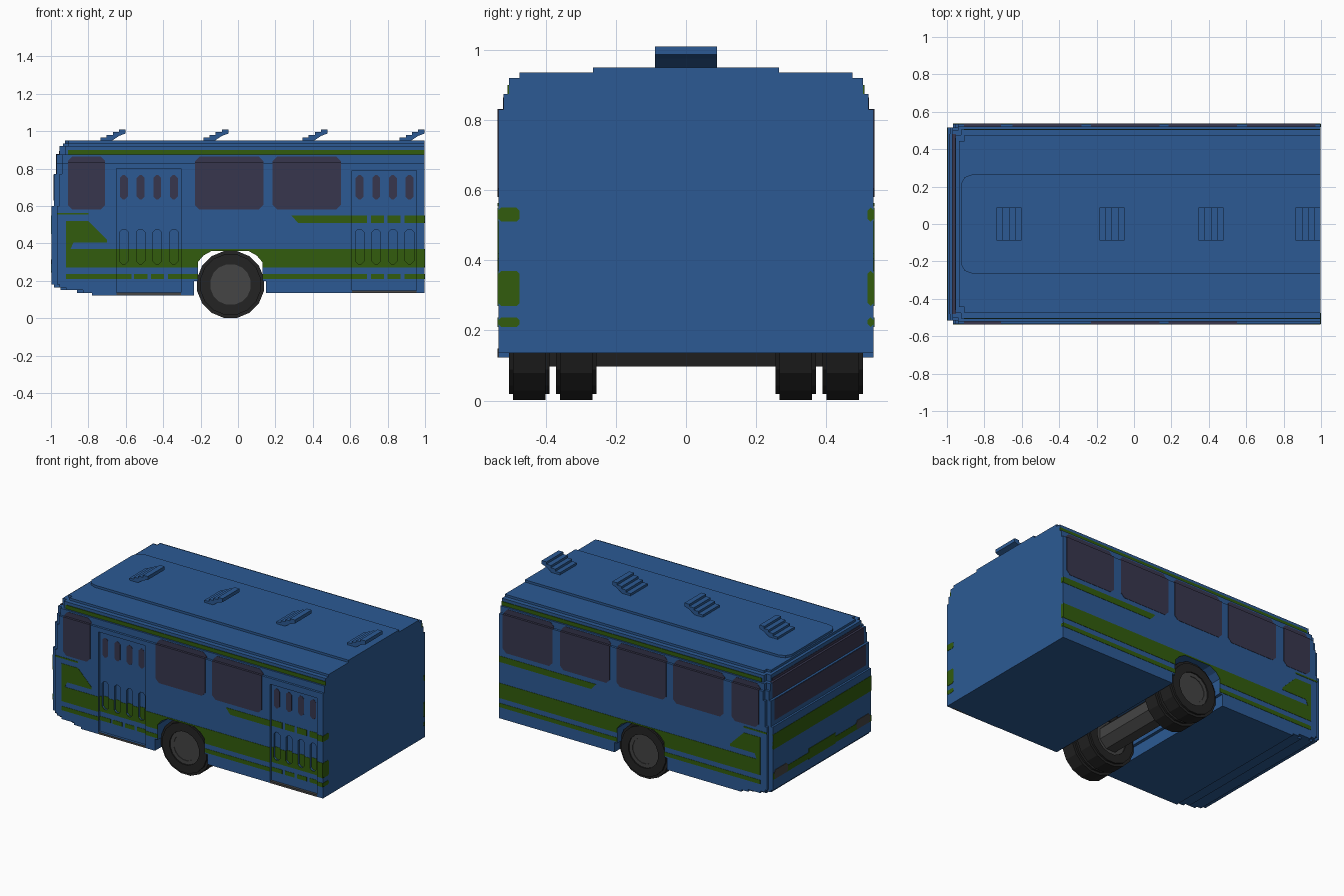
import bpy, bmesh, math
from mathutils import Vector

if "Cube" in bpy.data.objects:
    bpy.data.objects.remove(bpy.data.objects["Cube"])


def material(name, rgb):
    m = bpy.data.materials.new(name)
    m.use_nodes = True
    m.diffuse_color = (*rgb, 1)
    bsdf = m.node_tree.nodes["Principled BSDF"]
    bsdf.inputs["Base Color"].default_value = (*rgb, 1)
    bsdf.inputs["Roughness"].default_value = 0.8
    return m


BLUE = material("body blue", (0.025, 0.102, 0.296))
GREEN = material("stripe green", (0.032, 0.107, 0.004))
GLASS = material("tinted glass", (0.039, 0.037, 0.076))
RUBBER = material("tyre black", (0.017, 0.017, 0.017))
METAL = material("hub grey", (0.058, 0.058, 0.058))


def finish(name, bm, *mats):
    bmesh.ops.recalc_face_normals(bm, faces=bm.faces)
    me = bpy.data.meshes.new(name)
    bm.to_mesh(me)
    bm.free()
    for m in mats:
        me.materials.append(m)
    ob = bpy.data.objects.new(name, me)
    bpy.context.collection.objects.link(ob)
    return ob


def prism(name, pts, lo, hi, axis, mat):
    """Extrude a 2D outline from lo to hi along the given axis."""
    place = {"x": lambda a, b, t: (t, a, b),
             "y": lambda a, b, t: (a, t, b),
             "z": lambda a, b, t: (a, b, t)}[axis]
    bm = bmesh.new()
    a = [bm.verts.new(place(*p, lo)) for p in pts]
    b = [bm.verts.new(place(*p, hi)) for p in pts]
    bm.faces.new(a)
    bm.faces.new(b)
    for i in range(len(pts)):
        j = (i + 1) % len(pts)
        bm.faces.new((a[i], a[j], b[j], b[i]))
    return finish(name, bm, mat)


def rect(a0, a1, b0, b1, c=0.0):
    """Rectangle outline with optional cut corners."""
    if not c:
        return [(a0, b0), (a1, b0), (a1, b1), (a0, b1)]
    return [(a0 + c, b0), (a1 - c, b0), (a1, b0 + c), (a1, b1 - c),
            (a1 - c, b1), (a0 + c, b1), (a0, b1 - c), (a0, b0 + c)]


def cut(ob, cutter):
    mod = ob.modifiers.new("cut", "BOOLEAN")
    mod.operation = "DIFFERENCE"
    mod.solver = "EXACT"
    mod.object = cutter
    bpy.context.view_layer.objects.active = ob
    bpy.ops.object.modifier_apply(modifier=mod.name)


W = 0.535        # half width
REAR = 0.998
RECESS = 0.015   # depth of door panels and slots
DOORS = [(-0.65, -0.305, 0.135, 0.80), (0.61, 0.955, 0.147, 0.79)]

# Cutters: wheel arch, doors, door slots
half = [(-0.235, 0.0), (-0.235, 0.2), (-0.215, 0.2), (-0.215, 0.3), (-0.185, 0.335), (-0.14, 0.36)]
arch_pts = half + [(-0.085 - x, z) for x, z in reversed(half)]
arch = prism("arch_cutter", arch_pts, -0.7, 0.7, "y", BLUE)
door_cutters, slot_cutters, slot_xs = [], [], []
for x0, x1, z0, z1 in DOORS:
    door_cutters.append(prism("door_cutter", rect(x0, x1, z0, z1), -0.7, -W + RECESS, "y", BLUE))
    for i in range(4):
        x = x0 + 0.04 + i * 0.089
        slot_xs.append(x)
        slot_cutters.append(prism("slot_cutter", rect(x - 0.023, x + 0.023, 0.29, 0.475, 0.015),
                                  -0.7, -W + 2 * RECESS, "y", BLUE))

# Body layers: bottom, top, front x, half width, corner step
LAYERS = [(0.135, 0.15, -0.86, W, 0.02), (0.15, 0.165, -0.95, W, 0.02),
          (0.165, 0.18, -0.985, W, 0.02), (0.18, 0.60, -0.998, W, 0.02),
          (0.60, 0.77, -0.985, W, 0.02), (0.77, 0.83, -0.97, W, 0.02),
          (0.83, 0.875, -0.97, 0.52, 0.02), (0.875, 0.92, -0.955, 0.505, 0.03),
          (0.92, 0.935, -0.935, 0.475, 0.03)]
parts = []
for z0, z1, xf, w, s in LAYERS:
    side = [(xf, w - s), (xf + 0.03, w - s), (xf + 0.03, w), (REAR, w)]
    outline = side + [(x, -y) for x, y in reversed(side)]
    ob = prism("body", outline, z0, z1, "z", BLUE)
    if z0 < 0.5:
        cut(ob, arch)
    if z0 < 0.8:
        for c in door_cutters:
            cut(ob, c)
    if z0 == 0.18:
        for c in slot_cutters:
            cut(ob, c)
    parts.append(ob)
bpy.ops.object.select_all(action="DESELECT")
for ob in parts:
    ob.select_set(True)
bpy.context.view_layer.objects.active = parts[0]
bpy.ops.object.join()

# Lower front sill and raised roof panel
prism("front_sill", rect(-0.78, -0.235, -W, W), 0.122, 0.136, "z", BLUE)
prism("roof_panel", [(-0.925, -0.215), (-0.905, -0.25), (-0.865, -0.265), (REAR, -0.265),
                     (REAR, 0.265), (-0.865, 0.265), (-0.905, 0.25), (-0.925, 0.215)],
      0.93, 0.95, "z", BLUE)

# Stepped roof vents rising to the rear
for n, x in enumerate((-0.735, -0.185, 0.345, 0.864)):
    stair = [(x, 0.945), (x, 0.965)]
    for i in range(1, 4):
        stair += [(x + 0.033 * i, 0.95 + 0.015 * i), (x + 0.033 * i, 0.965 + 0.015 * i)]
    top = x + 0.134
    stair += [(top, 1.01), (top, 0.985)]
    for i in (3, 2, 1):
        stair += [(x + 0.033 * i + 0.025, 0.94 + 0.015 * i), (x + 0.033 * i + 0.025, 0.925 + 0.015 * i)]
    outline = [(x, 0.945), (x, 0.965)]
    outline += [p for i in (1, 2, 3) for p in ((x + 0.033 * i, 0.95 + 0.015 * i),
                                               (x + 0.033 * i, 0.965 + 0.015 * i))]
    outline += [(top, 1.01), (top, 0.987), (x + 0.1, 0.975), (x + 0.055, 0.945)]
    prism(f"roof_vent_{n + 1}", outline, -0.088, 0.088, "y", BLUE)


def side_plate(name, pts, s, y=W, mat=GREEN, t=0.006, arch_cut=False):
    """Thin plate lying on one side of the body (s = -1 or 1)."""
    lo, hi = sorted((s * (y - t + 0.002), s * (y + 0.002)))
    ob = prism(name, pts, lo, hi, "y", mat)
    if arch_cut:
        cut(ob, arch)
    return ob


def stripe(name, segments, z0, z1, s):
    """Horizontal stripe, set back where it crosses a door."""
    doors = DOORS if s < 0 else []
    for a, b in segments:
        edges = sorted({a, b} | {e for d in doors for e in d[:2] if a < e < b})
        for x0, x1 in zip(edges, edges[1:]):
            mid = (x0 + x1) / 2
            inside = any(d[0] < mid < d[1] for d in doors)
            ob = side_plate(name, rect(x0, x1, z0, z1), s, W - RECESS if inside else W,
                            arch_cut=x0 < 0.14 and x1 > -0.235)
            if inside and z1 > 0.29:
                for c in slot_cutters:
                    cut(ob, c)


# Side windows follow the step in the wall; stripes run along both sides
PAIR = [(-0.91, -0.71), (-0.23, 0.135), (0.185, 0.55)]
for s, wins in ((-1, PAIR), (1, PAIR + [(-0.65, -0.28), (0.605, 0.97)])):
    tag = "right" if s < 0 else "left"
    for a, b in wins:
        c = 0.025
        side_plate(f"{tag}_window", [(a + c, 0.58), (b - c, 0.58), (b, 0.58 + c), (b, 0.832),
                                     (a, 0.832), (a, 0.58 + c)], s, W, GLASS, 0.025)
        side_plate(f"{tag}_window_top", [(a, 0.825), (b, 0.825), (b, 0.84), (b - c, 0.865),
                                         (a + c, 0.865), (a, 0.84)], s, 0.52, GLASS)
    gaps = [(0.71, 0.78), (0.80, 0.87), (0.89, REAR)]
    low = [(-0.92, -0.57), (-0.555, -0.485), (-0.465, -0.395), (-0.375, -0.21), (0.13, 0.69)] + gaps
    high = [(0.32, 0.69)] + gaps
    if s > 0:
        low, high = [(-0.92, REAR)], [(0.32, REAR)]
    stripe(f"{tag}_low_stripe", low, 0.21, 0.237, s)
    stripe(f"{tag}_main_stripe", [(-0.92, REAR)], 0.27, 0.37, s)
    stripe(f"{tag}_high_stripe", high, 0.51, 0.55, s)
    side_plate(f"{tag}_high_stripe_tip", [(0.32, 0.51), (0.32, 0.55), (0.285, 0.55)], s)
    stripe(f"{tag}_thin_stripe", [(-0.968, -0.80)], 0.553, 0.563, s)
    side_plate(f"{tag}_front_flash", [(-0.92, 0.37), (-0.92, 0.52), (-0.80, 0.52), (-0.70, 0.42),
                                      (-0.70, 0.405), (-0.88, 0.405), (-0.895, 0.37)], s)
    side_plate(f"{tag}_roof_stripe", rect(-0.91, REAR, 0.874, 0.90), s, 0.507, GREEN, 0.009)
    # Stripe ends wrapping onto the flat rear
    reach = 0.06 if s < 0 else 0.017
    for z0, z1 in ((0.21, 0.237), (0.27, 0.37), (0.51, 0.55)):
        a, b = sorted((s * W, s * (W - reach)))
        prism(f"{tag}_rear_stripe", rect(a, b, z0, z1, 0.008), 0.995, 1.0, "x", GREEN)

# Door glass, green slot backs and grey door steps
for x in slot_xs:
    side_plate("door_glass", rect(x - 0.021, x + 0.021, 0.635, 0.765, 0.015), -1, W - RECESS, GLASS)
    side_plate("slot_stripe", [(x - 0.008, 0.29), (x + 0.008, 0.29), (x + 0.023, 0.305), (x + 0.023, 0.37),
                               (x - 0.023, 0.37), (x - 0.023, 0.305)], -1, W - 2 * RECESS)
for x0, x1, z0, z1 in DOORS:
    side_plate("door_step", rect(x0, x1, z0 - 0.012, z0 + 0.001), -1, W, METAL, 0.02)


def nose_plate(name, y0, y1, z0, z1, x, mat, c=0.0, t=0.006):
    prism(name, rect(y0, y1, z0, z1, c), x - 0.002, x + t, "x", mat)


# Windscreen in steps, nose bands, number plate and headlights
nose_plate("windscreen_lower", -0.48, 0.48, 0.63, 0.767, -0.985, GLASS, t=0.02)
nose_plate("windscreen_upper", -0.48, 0.48, 0.772, 0.877, -0.97, GLASS, t=0.018)
nose_plate("windscreen_top", -0.46, 0.46, 0.87, 0.895, -0.955, GLASS)
nose_plate("nose_band", -0.515, 0.515, 0.45, 0.55, -0.998, GREEN)
nose_plate("nose_low_band", -0.515, 0.515, 0.25, 0.29, -0.998, GREEN)
nose_plate("number_plate", -0.14, 0.14, 0.245, 0.315, -0.999, GREEN)
for s in (-1, 1):
    a, b = sorted((s * 0.36, s * 0.50))
    nose_plate("headlight", a, b, 0.25, 0.31, -0.999, METAL, 0.012)


def lathe(name, profile, sides, centre, mats, rule):
    """Revolve (radius, y) points around the y axis."""
    bm = bmesh.new()
    rings = []
    for r, y in profile:
        rings.append([bm.verts.new(Vector(centre) + Vector((
            r * math.cos(2 * math.pi * (k + 0.5) / sides), y,
            r * math.sin(2 * math.pi * (k + 0.5) / sides)))) for k in range(sides)])
    for i, (p, q) in enumerate(zip(rings, rings[1:])):
        for k in range(sides):
            j = (k + 1) % sides
            bm.faces.new((p[k], p[j], q[j], q[k])).material_index = rule(i)
    for ring in (rings[0], rings[-1]):
        bm.faces.new(ring).material_index = rule(-1)
    return finish(name, bm, *mats)


# Twin wheels on each side with grey hubs, joined by the axle
h = [(0.085, -0.046), (0.085, -0.05), (0.11, -0.05), (0.11, -0.058), (0.165, -0.058),
     (0.165, -0.046), (0.182, -0.046)]
wheel = h + [(r, -y) for r, y in reversed(h)]
last = len(wheel) - 2
for n, y in enumerate((-0.447, -0.313, 0.313, 0.447)):
    lathe(f"wheel_{n + 1}", wheel, 16, (-0.04, y, 0.18), (RUBBER, METAL),
          lambda i: 1 if i < 2 or i > last - 2 else 0)
lathe("axle", [(0.09, -0.42), (0.09, 0.42)], 8, (-0.04, 0, 0.18), (METAL,), lambda i: 0)

for ob in [arch] + door_cutters + slot_cutters:
    bpy.data.objects.remove(ob)
